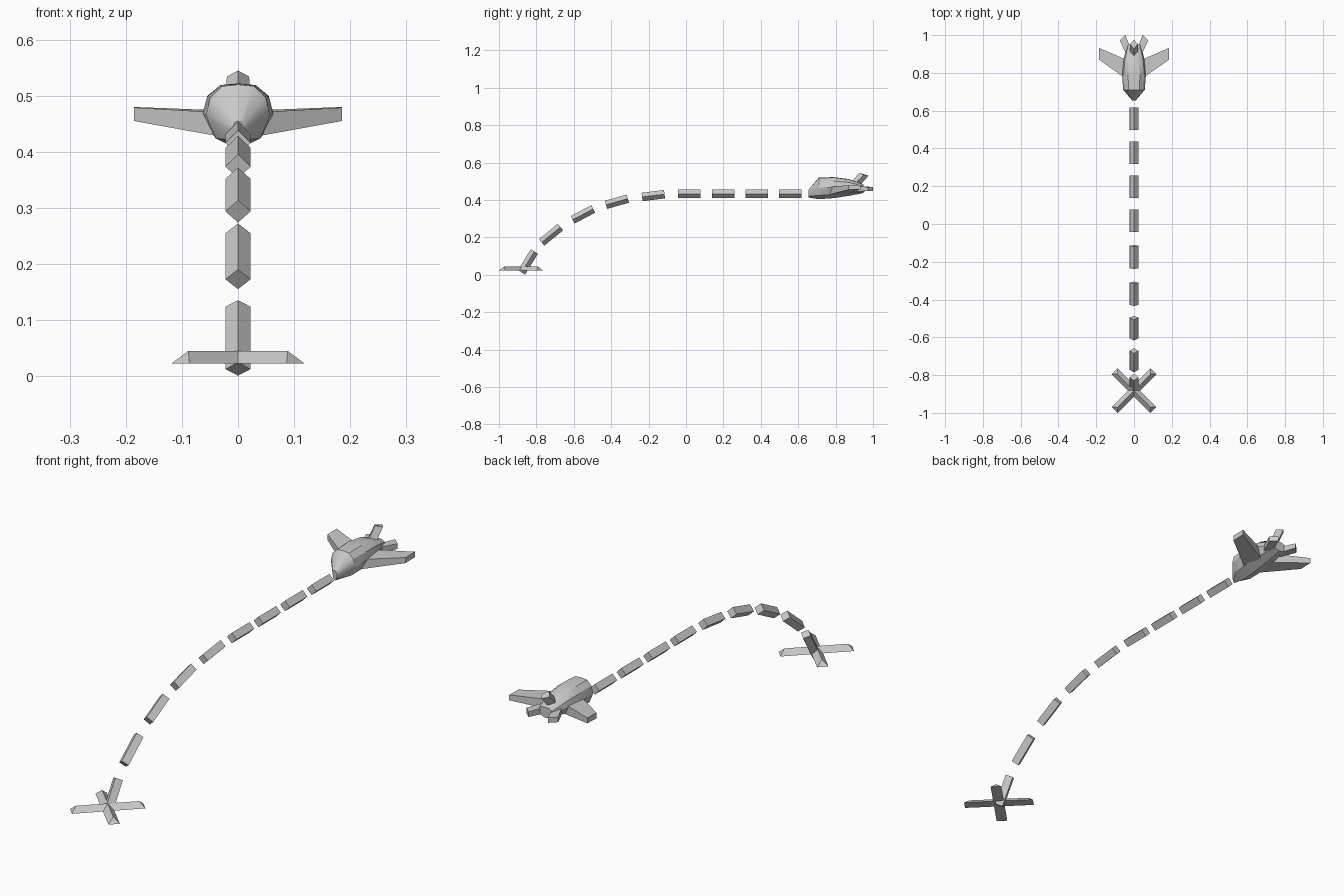
import bpy, bmesh, math
from mathutils import Vector

if "Cube" in bpy.data.objects:
    bpy.data.objects.remove(bpy.data.objects["Cube"])


def loft(name, rings):
    """Skin a list of equal-length point rings and cap both ends."""
    bm = bmesh.new()
    vs = [[bm.verts.new(p) for p in ring] for ring in rings]
    n = len(vs[0])
    for a, b in zip(vs, vs[1:]):
        for i in range(n):
            j = (i + 1) % n
            bm.faces.new((a[i], a[j], b[j], b[i]))
    bm.faces.new(vs[0])
    bm.faces.new(vs[-1])
    bmesh.ops.recalc_face_normals(bm, faces=bm.faces)
    me = bpy.data.meshes.new(name)
    bm.to_mesh(me)
    bm.free()
    ob = bpy.data.objects.new(name, me)
    bpy.context.collection.objects.link(ob)
    return ob


R = 0.0225  # half diagonal of the diamond bars

# Trail dashes: diamond bars between (y, z) end points
dashes = [
    (-0.879, 0.013, -0.811, 0.124), (-0.772, 0.173, -0.671, 0.255),
    (-0.606, 0.294, -0.496, 0.352), (-0.428, 0.374, -0.311, 0.407),
    (-0.235, 0.416, -0.115, 0.431),
] + [(y, 0.433, y + 0.12, 0.433) for y in (-0.042, 0.138, 0.318, 0.498)]
for k, (y0, z0, y1, z1) in enumerate(dashes):
    d = Vector((0, y1 - y0, z1 - z0)).normalized()
    up = Vector((0, -d.z, d.y)) * R
    side = Vector((R, 0, 0))
    loft(f"trail_dash_{k + 1}",
         [[Vector((0, y, z)) + o for o in (up, side, -up, -side)]
          for y, z in ((y0, z0), (y1, z1))])

# Cross marker: two crossed ridge bars with bevelled ends
for k, ang in enumerate((45, 135)):
    d = Vector((math.cos(math.radians(ang)), math.sin(math.radians(ang)), 0))
    s = Vector((-d.y, d.x, 0)) * R
    c = Vector((0, -0.882, 0.023))
    loft(f"cross_bar_{k + 1}",
         [[c + e * 0.145 * d - s, c + e * 0.125 * d + Vector((0, 0, R)),
           c + e * 0.145 * d + s] for e in (-1, 1)])

# Shuttle fuselage: sections of (y, half width, bottom z, top z)
half = [(0, -1), (0.7, -0.65), (1, 0.05), (0.87, 0.6), (0.5, 0.95), (0, 1)]
outline = half + [(-x, z) for x, z in half[-2:0:-1]]
sections = [(0.655, 0.010, 0.413, 0.455), (0.71, 0.057, 0.404, 0.520),
            (0.79, 0.063, 0.410, 0.522), (0.87, 0.056, 0.422, 0.512),
            (0.95, 0.035, 0.437, 0.483)]
body = loft("fuselage", [[(x * w, y, (t + b) / 2 + z * (t - b) / 2) for x, z in outline]
                         for y, w, b, t in sections])
bpy.context.view_layer.objects.active = body
body.select_set(True)
bpy.ops.object.shade_smooth_by_angle(angle=math.radians(30))

# Wings and small rear fins, mirrored left and right
for side, s in (("right", 1), ("left", -1)):
    loft(f"{side}_wing", [
        [(s * 0.03, 0.76, 0.427), (s * 0.03, 0.76, 0.470),
         (s * 0.03, 0.865, 0.474), (s * 0.03, 0.865, 0.431)],
        [(s * 0.185, 0.87, 0.455), (s * 0.185, 0.87, 0.479),
         (s * 0.185, 0.932, 0.480), (s * 0.185, 0.932, 0.457)]])
    loft(f"{side}_rear_fin", [
        [(s * 0.010, 0.91, 0.445), (s * 0.010, 0.91, 0.473),
         (s * 0.042, 0.90, 0.473), (s * 0.042, 0.90, 0.445)],
        [(s * 0.046, 1.0, 0.448), (s * 0.046, 1.0, 0.470),
         (s * 0.075, 0.972, 0.470), (s * 0.075, 0.972, 0.448)]])

# Upright tail fin: diamond bar swept up and back
loft("tail_fin", [
    [(0, 0.868, 0.480), (0.021, 0.89, 0.472), (0, 0.918, 0.464), (-0.021, 0.89, 0.472)],
    [(0, 0.927, 0.545), (0.020, 0.952, 0.534), (0, 0.976, 0.530), (-0.020, 0.952, 0.534)]])
